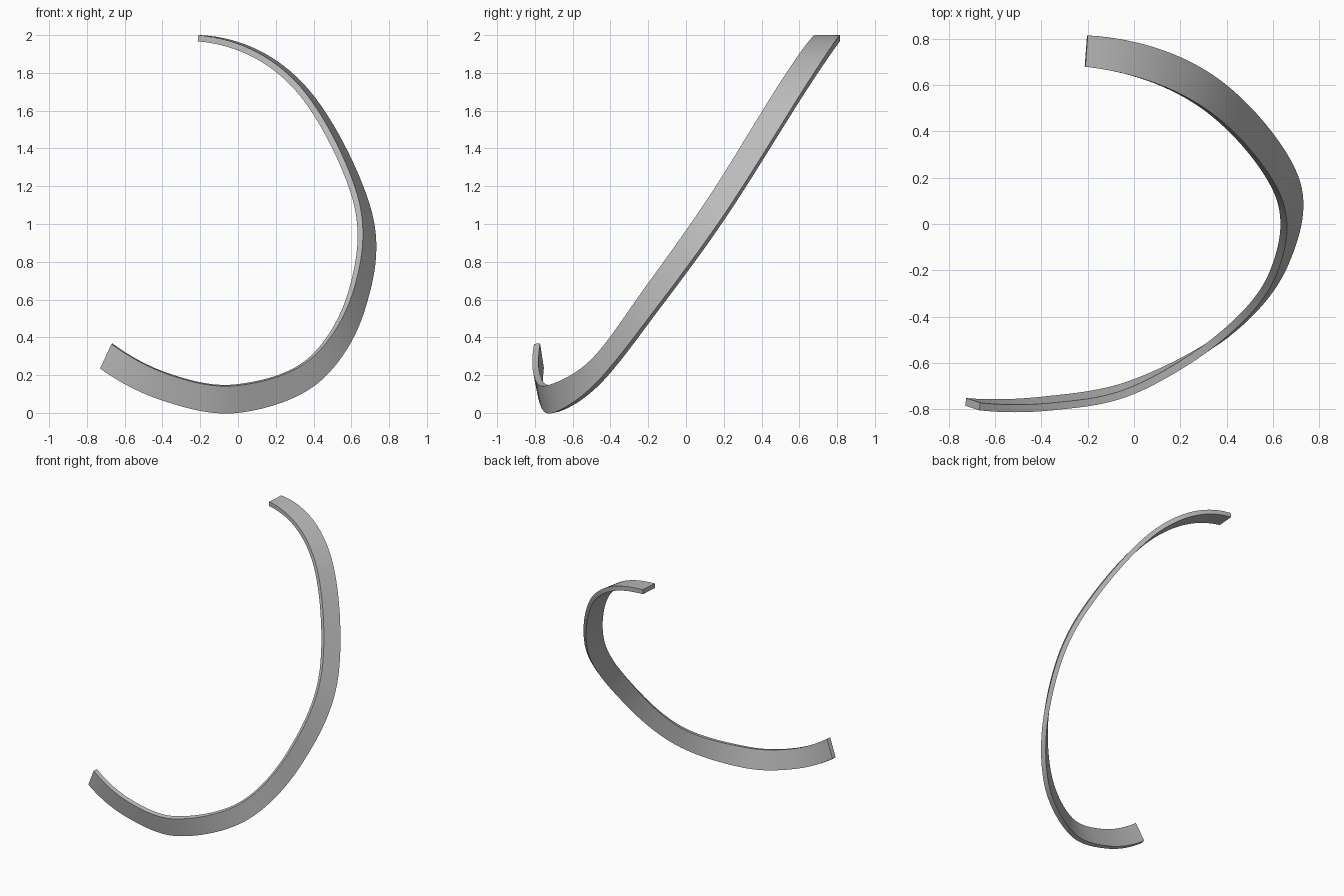
import bpy
import bmesh
from math import radians
from mathutils import Vector

cube = bpy.data.objects.get("Cube")
if cube:
    bpy.data.objects.remove(cube, do_unlink=True)

THICKNESS = 0.033
STEPS = 14

# Outer face of the band: matching points on its upper and lower edges
upper_edge = [(-.21, .68, 2), (.3, .505, 1.76), (.633, .125, 1.15), (.615, -.22, .66),
              (.385, -.5, .285), (0, -.735, .145), (-.35, -.805, .197), (-.67, -.805, .365)]
lower_edge = [(-.2, .815, 2), (.34, .645, 1.75), (.707, .215, 1.07), (.67, -.17, .54),
              (.42, -.48, .155), (0, -.705, 0), (-.39, -.778, .062), (-.73, -.785, .235)]


def smooth_path(points):
    """Run a smooth curve through the points."""
    p = [Vector(v) for v in points]
    before = 3 * p[0] - 3 * p[1] + p[2]
    after = 3 * p[-1] - 3 * p[-2] + p[-3]
    p = [before] + p + [after]
    path = []
    for a, b, c, d in zip(p, p[1:], p[2:], p[3:]):
        for i in range(STEPS):
            t = i / STEPS
            path.append(b + (c - a) * t / 2 + (a - 2.5 * b + 2 * c - d / 2) * t ** 2
                        + (1.5 * (b - c) + (d - a) / 2) * t ** 3)
    path.append(p[-2])
    return path


def build_band(name, material):
    """Sweep a rectangular section between the two edge curves."""
    upper, lower = smooth_path(upper_edge), smooth_path(lower_edge)
    middle = [(u + v) / 2 for u, v in zip(upper, lower)]
    last = len(middle) - 1
    bm = bmesh.new()
    rings = []
    for i, (u, v) in enumerate(zip(upper, lower)):
        tangent = middle[min(i + 1, last)] - middle[max(i - 1, 0)]
        inward = tangent.cross(v - u).normalized() * THICKNESS
        if inward.dot(Vector((0, 0, 1)) - middle[i]) < 0:
            inward.negate()
        rings.append([bm.verts.new(co) for co in (u, v, v + inward, u + inward)])
    for r, s in zip(rings, rings[1:]):
        for k in range(4):
            n = (k + 1) % 4
            bm.faces.new((r[k], r[n], s[n], s[k]))
    bm.faces.new(rings[0])
    bm.faces.new(rings[-1])
    bmesh.ops.recalc_face_normals(bm, faces=bm.faces)
    mesh = bpy.data.meshes.new(name)
    bm.to_mesh(mesh)
    bm.free()
    mesh.materials.append(material)
    band = bpy.data.objects.new(name, mesh)
    bpy.context.collection.objects.link(band)
    return band


# Single plain grey
grey = bpy.data.materials.new("plain_grey")
grey.use_nodes = True
colour = (.5, .5, .5, 1)
grey.diffuse_color = colour
grey.node_tree.nodes["Principled BSDF"].inputs["Base Color"].default_value = colour

# Curved, twisting band with crisp edges
band = build_band("curved_band", grey)
bpy.ops.object.select_all(action="DESELECT")
band.select_set(True)
bpy.context.view_layer.objects.active = band
bpy.ops.object.shade_smooth_by_angle(angle=radians(30))
